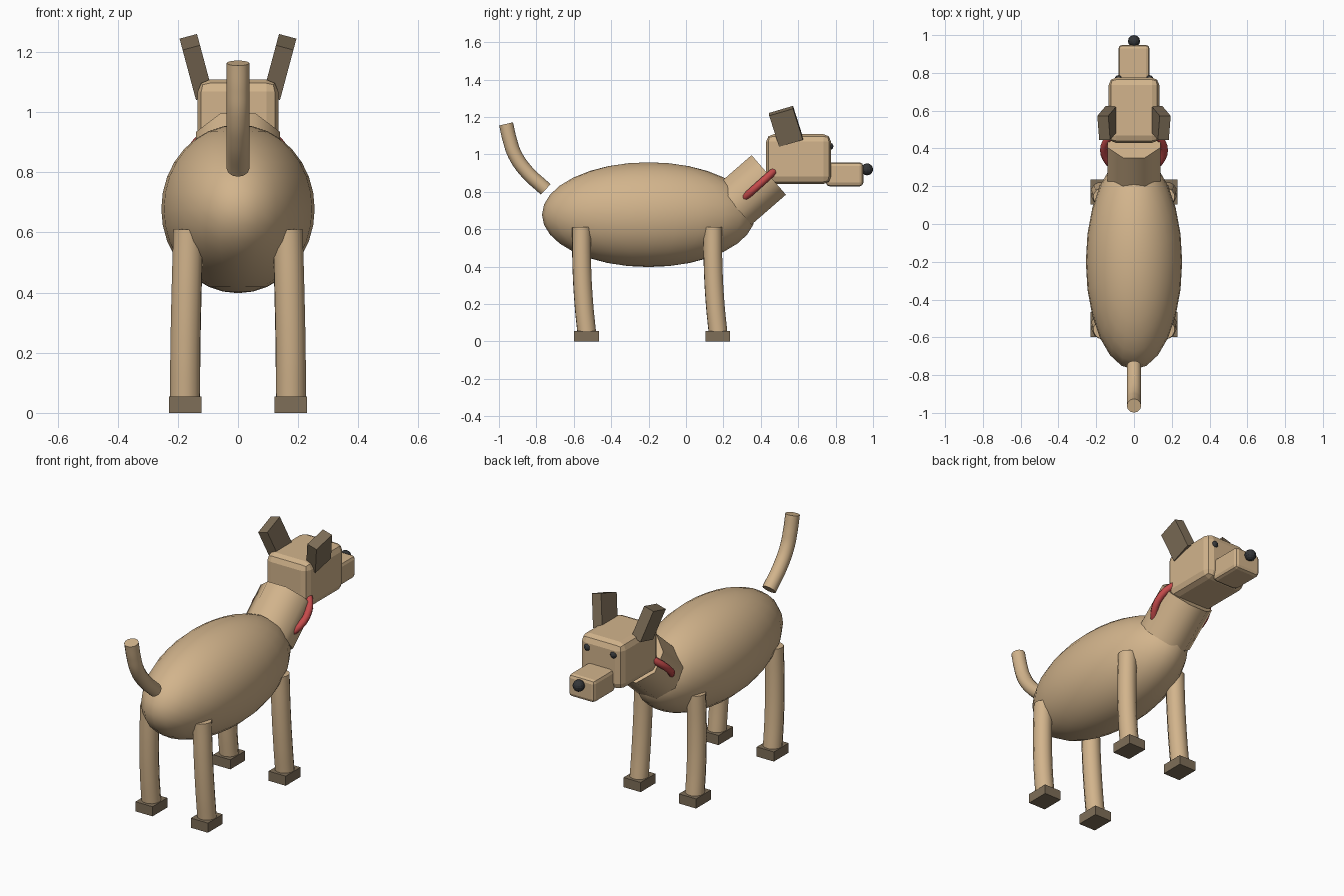
import bpy
from math import radians, pi
from mathutils import Matrix

if "Cube" in bpy.data.objects:
    bpy.data.objects.remove(bpy.data.objects["Cube"], do_unlink=True)


def material(name, rgb):
    m = bpy.data.materials.new(name)
    m.use_nodes = True
    m.diffuse_color = (*rgb, 1)
    node = next(n for n in m.node_tree.nodes if n.type == 'BSDF_PRINCIPLED')
    node.inputs["Base Color"].default_value = (*rgb, 1)
    return m


tan = material("tan fur", (0.645, 0.456, 0.262))
brown = material("dark brown fur", (0.21, 0.157, 0.098))
red = material("collar red", (0.56, 0.07, 0.07))
black = material("black", (0.035, 0.037, 0.04))


def finish(name, mat, smooth=None):
    """Name and colour the active object, optionally smoothing it."""
    ob = bpy.context.object
    ob.name = name
    ob.data.materials.clear()
    ob.data.materials.append(mat)
    if smooth:
        bpy.ops.object.shade_smooth_by_angle(angle=radians(smooth))
    return ob


def box(name, mat, loc, size, rot=(0, 0, 0), bevel=0):
    bpy.ops.mesh.primitive_cube_add(size=1, location=loc, rotation=rot)
    ob = finish(name, mat)
    ob.scale = size
    bpy.ops.object.transform_apply(location=False, rotation=False, scale=True)
    if bevel:
        mod = ob.modifiers.new("Rounded edges", 'BEVEL')
        mod.width, mod.segments = bevel, 2
    return ob


def ball(name, mat, loc, size, segments, rings, smooth=None):
    bpy.ops.mesh.primitive_uv_sphere_add(segments=segments, ring_count=rings,
                                         radius=1, location=loc)
    bpy.context.object.scale = size
    bpy.ops.object.transform_apply(location=False, rotation=False, scale=True)
    return finish(name, mat, smooth)


def tube(name, mat, points, radius):
    """Capped round tube through the points."""
    cu = bpy.data.curves.new(name, 'CURVE')
    cu.dimensions = '3D'
    cu.bevel_depth, cu.bevel_resolution = radius, 4
    cu.use_fill_caps = True
    sp = cu.splines.new('BEZIER')
    sp.bezier_points.add(len(points) - 1)
    for bp, p in zip(sp.bezier_points, points):
        bp.co = p
        bp.handle_left_type = bp.handle_right_type = 'AUTO'
    ob = bpy.data.objects.new(name, cu)
    bpy.context.collection.objects.link(ob)
    bpy.ops.object.select_all(action='DESELECT')
    bpy.context.view_layer.objects.active = ob
    ob.select_set(True)
    bpy.ops.object.convert(target='MESH')
    return finish(name, mat, 50)


# Body
ball("body", tan, (0, -0.2, 0.678), (0.255, 0.57, 0.28), 24, 16, 60)

# Neck: tilted eight-sided cylinder
bpy.ops.mesh.primitive_cylinder_add(vertices=8, radius=0.1515, depth=0.245)
neck = finish("neck", tan, 50)
neck.matrix_world = (Matrix.Translation((0, 0.35, 0.81))
                     @ Matrix.Rotation(radians(-49), 4, 'X')
                     @ Matrix.Rotation(pi / 8, 4, 'Z'))

# Collar
bpy.ops.mesh.primitive_torus_add(major_radius=0.16, minor_radius=0.02,
                                 major_segments=32, minor_segments=8,
                                 location=(0, 0.39, 0.838),
                                 rotation=(radians(42), 0, 0))
finish("collar", red, 60)

# Head, snout and nose
box("head", tan, (0, 0.602, 0.975), (0.268, 0.347, 0.266), bevel=0.04)
box("snout", tan, (0, 0.848, 0.893), (0.165, 0.2, 0.128), bevel=0.02)
ball("nose", black, (0, 0.968, 0.92), (0.032,) * 3, 12, 8)

# Tail
tube("tail", tan, [(0, -0.75, 0.813), (0, -0.853, 0.909), (0, -0.914, 0.997),
                   (0, -0.942, 1.077), (0, -0.962, 1.163)], 0.038)

# Paired parts
for side, s in (("left", 1), ("right", -1)):
    ball(side + "_eye", black, (s * 0.083, 0.768, 1.043), (0.02,) * 3, 12, 8)
    box(side + "_ear", brown, (s * 0.138, 0.535, 1.15), (0.06, 0.133, 0.18),
        rot=(radians(17), s * radians(15), 0))
    for end, y in (("front", 0.168), ("rear", -0.534)):
        tube(f"{end}_{side}_leg", tan,
             [(s * 0.165, y - 0.025, 0.61), (s * 0.171, y - 0.023, 0.4),
              (s * 0.175, y - 0.012, 0.2), (s * 0.176, y + 0.004, 0.04)], 0.051)
        box(f"{end}_{side}_foot", brown, (s * 0.175, y + 0.002, 0.0275),
            (0.108, 0.133, 0.055))
